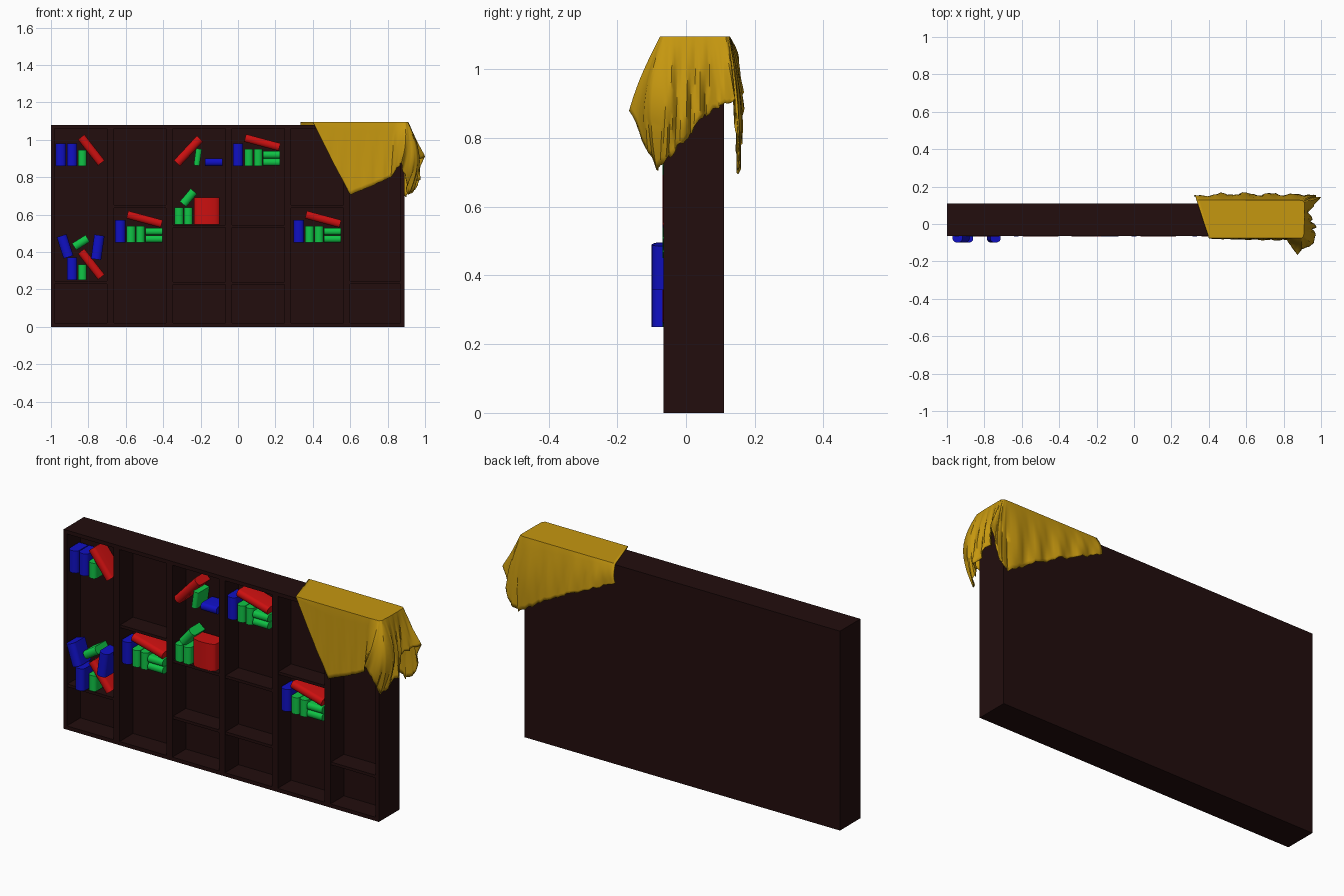
import bpy, bmesh, math, random
from mathutils import Vector

random.seed(4)
cube = bpy.data.objects.get("Cube")
if cube:
    bpy.data.objects.remove(cube, do_unlink=True)


def material(name, colour):
    mat = bpy.data.materials.new(name)
    mat.use_nodes = True
    mat.diffuse_color = (*colour, 1)
    mat.node_tree.nodes["Principled BSDF"].inputs["Base Color"].default_value = (*colour, 1)
    return mat


wood = material("dark_wood", (0.016, 0.004, 0.004))
red = material("red_cover", (0.6, 0.005, 0.005))
green = material("green_cover", (0.005, 0.55, 0.06))
blue = material("blue_cover", (0.005, 0.005, 0.55))
gold = material("gold_cloth", (0.56, 0.31, 0.005))


def finish(name, bm, mat):
    bmesh.ops.recalc_face_normals(bm, faces=bm.faces)
    mesh = bpy.data.meshes.new(name)
    bm.to_mesh(mesh)
    bm.free()
    mesh.materials.append(mat)
    obj = bpy.data.objects.new(name, mesh)
    bpy.context.collection.objects.link(obj)
    return obj


def box(name, low, high, mat):
    bm = bmesh.new()
    bmesh.ops.create_cube(bm, size=1)
    for v in bm.verts:
        v.co = [a + (b - a) * (c + 0.5) for a, b, c in zip(low, high, v.co)]
    return finish(name, bm, mat)


# Cabinet: back, top, bottom, uprights and shelves
LEFT, RIGHT, FRONT, BACK, TOP = -1, 0.89, -0.065, 0.11, 1.08
INNER, BOARD, PITCH, BAY = 0.05, 0.02, 0.316, 0.28
box("back_panel", (LEFT, INNER, 0), (RIGHT, BACK, TOP), wood)
box("top_board", (LEFT, FRONT, TOP - BOARD), (RIGHT, INNER, TOP), wood)
box("bottom_board", (LEFT, FRONT, 0), (RIGHT, INNER, BOARD), wood)
bay_starts = [LEFT + BOARD + i * PITCH for i in range(6)]
edges = [LEFT] + [s + BAY for s in bay_starts[:-1]] + [RIGHT - BOARD]
for a, b in zip(edges, bay_starts + [RIGHT]):
    box("upright", (a, FRONT, BOARD), (b, INNER, TOP - BOARD), wood)
shelf_heights = [[0.245], [0.65], [0.24, 0.545], [0.24, 0.545], [0.65], [0.245]]
for start, heights in zip(bay_starts, shelf_heights):
    for z in heights:
        box("shelf", (start, FRONT + 0.005, z - 0.015), (start + BAY, INNER, z), wood)


# Book: rounded spine facing forward, leaning by an angle in degrees
def book(name, mat, x, z, width, height, lean=0, front=-0.068, depth=0.1):
    bm = bmesh.new()
    bulge = min(0.4 * width, 0.02)
    outline = [(width / 2, depth), (-width / 2, depth)]
    for i in range(9):
        a = math.pi * i / 8
        outline.append((-width / 2 * math.cos(a), bulge * (1 - math.sin(a))))
    face = bm.faces.new([bm.verts.new((px, py, -height / 2)) for px, py in outline])
    moved = bmesh.ops.extrude_face_region(bm, geom=[face])["geom"]
    bmesh.ops.translate(bm, vec=(0, 0, height),
                        verts=[g for g in moved if isinstance(g, bmesh.types.BMVert)])
    obj = finish(name, bm, mat)
    obj.location = (x, front, z)
    obj.rotation_euler.y = math.radians(lean)


# Matching groups with a leaning book laid over a stack
for x, z in ((-0.03, 0.86), (-0.66, 0.45), (0.295, 0.45)):
    book("blue_book", blue, x + 0.03, z + 0.06, 0.055, 0.12)
    for i in range(2):
        book("green_book", green, x + 0.088 + 0.05 * i, z + 0.045, 0.047, 0.09)
        book("flat_green_book", green, x + 0.21, z + 0.02 + 0.04 * i, 0.038, 0.09, 90)
    book("laid_red_book", red, x + 0.16, z + 0.125, 0.042, 0.19, 105)

# Left bay, upper and lower groups
for z, out in ((0.86, -0.068), (0.25, -0.1)):
    book("blue_book", blue, -0.887, z + 0.06, 0.055, 0.12, 0, out)
    book("green_book", green, -0.832, z + 0.042, 0.045, 0.084)
    book("leaning_red_book", red, -0.785, z + 0.085, 0.045, 0.175, 142)
book("blue_book", blue, -0.947, 0.92, 0.055, 0.12)
book("tilted_blue_book", blue, -0.925, 0.43, 0.055, 0.12, -18, -0.1)
book("tilted_blue_book", blue, -0.75, 0.425, 0.055, 0.13, 8, -0.1)
book("tilted_green_book", green, -0.84, 0.45, 0.043, 0.085, 58)

# Third bay, upper and lower groups
book("leaning_red_book", red, -0.265, 0.94, 0.045, 0.18, 43)
book("tilted_green_book", green, -0.215, 0.907, 0.032, 0.09, 8)
book("flat_blue_book", blue, -0.13, 0.88, 0.04, 0.095, 90)
for x in (-0.315, -0.266):
    book("green_book", green, x, 0.593, 0.047, 0.09)
book("wide_red_book", red, -0.166, 0.62, 0.136, 0.145)
book("tilted_green_book", green, -0.265, 0.69, 0.045, 0.09, 40)

# Cloth: rim point, hem point, outward bulge and fold depth for each guide
guides = [
    ((0.40, -0.073), (0.41, -0.075, 1.075), 0, 0),
    ((0.50, -0.073), (0.505, -0.077, 0.885), 0, 0.001),
    ((0.60, -0.073), (0.60, -0.079, 0.705), 0, 0.001),
    ((0.72, -0.073), (0.72, -0.08, 0.755), 0, 0.002),
    ((0.84, -0.073), (0.82, -0.08, 0.80), 0, 0.003),
    ((0.895, -0.073), (0.87, -0.16, 0.88), 0.01, 0.004),
    ((0.905, -0.065), (0.905, -0.08, 0.71), 0.06, 0.008),
    ((0.908, 0), (0.95, -0.01, 0.79), 0.01, 0.012),
    ((0.908, 0.06), (0.92, 0.06, 0.87), 0.01, 0.008),
    ((0.908, 0.115), (0.985, 0.135, 0.91), 0, 0.006),
    ((0.90, 0.122), (0.95, 0.15, 0.74), 0.02, 0.006),
    ((0.885, 0.125), (0.89, 0.145, 0.70), 0.015, 0.006),
    ((0.70, 0.125), (0.70, 0.148, 0.82), 0.005, 0.008),
    ((0.50, 0.125), (0.50, 0.15, 0.92), 0.005, 0.008),
    ((0.335, 0.125), (0.32, 0.14, 1.0), 0.01, 0.004),
]
STEPS, ROWS, CLOTH_TOP = 10, 16, 1.092
bm = bmesh.new()
centre = Vector((0.64, 0.025, CLOTH_TOP))
columns = []
for k in range((len(guides) - 1) * STEPS + 1):
    i = min(k // STEPS, len(guides) - 2)
    f = k / STEPS - i
    g, h = guides[i], guides[i + 1]
    rim = Vector((*g[0], CLOTH_TOP)).lerp(Vector((*h[0], CLOTH_TOP)), f)
    hem = Vector(g[1]).lerp(Vector(h[1]), f)
    bulge, fold = (g[n] + (h[n] - g[n]) * f for n in (2, 3))
    out = Vector((max(0, rim.x - 0.84) * 3, math.copysign(0.1, rim.y) if abs(rim.y) > 0.06 else 0, 0))
    out = (out + Vector((0, 0.001, 0))).normalized()
    hem.z += random.uniform(-1, 1) * fold
    column = []
    for r in range(ROWS + 1):
        t = r / ROWS
        p = rim.lerp(hem, t)
        ripple = fold * t * (1 + math.sin(k * 0.9 + 2 * t) + 0.4 * math.sin(k * 2.1 - 5 * t))
        p += out * (bulge * math.sin(math.pi * t) + ripple)
        column.append(bm.verts.new(p))
    columns.append(column)
for a, b in zip(columns, columns[1:]):
    for r in range(ROWS):
        bm.faces.new((a[r], b[r], b[r + 1], a[r + 1]))
bm.faces.new([c[0] for c in columns])
cloth = finish("draped_cloth", bm, gold)
solid = cloth.modifiers.new("thickness", "SOLIDIFY")
solid.thickness = 0.004
solid.offset = 1

# Smooth shading with sharp edges kept
for obj in bpy.context.collection.objects:
    if obj.type == "MESH" and ("book" in obj.name or obj == cloth):
        bpy.ops.object.select_all(action="DESELECT")
        obj.select_set(True)
        bpy.context.view_layer.objects.active = obj
        bpy.ops.object.shade_smooth_by_angle(angle=math.radians(40))
